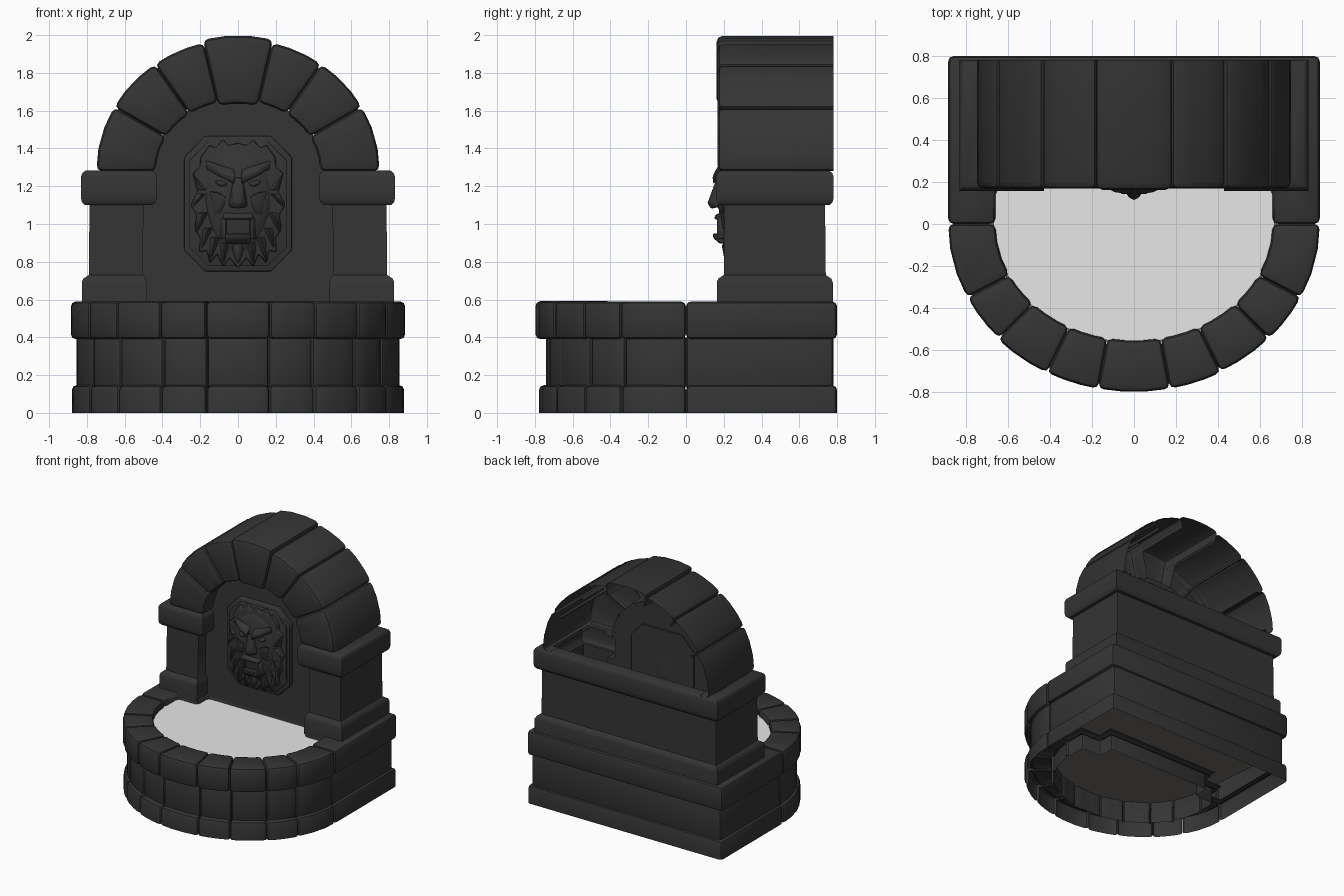
import bpy, bmesh, math, random
from mathutils import Vector

if "Cube" in bpy.data.objects:
    bpy.data.objects.remove(bpy.data.objects["Cube"])
random.seed(4)


def material(name, r, g, b):
    m = bpy.data.materials.new(name)
    m.diffuse_color = (r, g, b, 1)
    m.use_nodes = True
    m.node_tree.nodes["Principled BSDF"].inputs["Base Color"].default_value = m.diffuse_color
    return m


STONE = material("dark stone", 0.035, 0.035, 0.035)
WATER = material("pale water", 0.80, 0.80, 0.80)
FLOOR = material("brown grey floor", 0.16, 0.145, 0.13)


def finish(name, bm, mat=STONE, bevel=0.0, segs=2, edit=None):
    bmesh.ops.recalc_face_normals(bm, faces=bm.faces)
    bm.normal_update()
    if bevel:
        sharp = [e for e in bm.edges if len(e.link_faces) == 2
                 and e.calc_face_angle(0) > math.radians(35)]
        bmesh.ops.bevel(bm, geom=sharp, offset=bevel, offset_type='OFFSET',
                        segments=segs, profile=0.5, affect='EDGES', clamp_overlap=True)
        bm.normal_update()
    if edit:
        edit(bm)
    me = bpy.data.meshes.new(name)
    bm.to_mesh(me)
    bm.free()
    me.materials.append(mat)
    ob = bpy.data.objects.new(name, me)
    bpy.context.collection.objects.link(ob)
    return ob


def drop(bm, test):
    """Remove hidden faces that satisfy a rule on centre and normal."""
    bad = [f for f in bm.faces if test(f.calc_center_median(), f.normal)]
    bmesh.ops.delete(bm, geom=bad, context='FACES')


def prism(name, pts, axis, lo, hi, bevel=0.0, edit=None):
    """Extrude a 2D outline along z (plan) or y (elevation)."""
    bm = bmesh.new()

    def put(p, h):
        return (p[0], p[1], h) if axis == 'z' else (p[0], h, p[1])
    a = [bm.verts.new(put(p, lo)) for p in pts]
    b = [bm.verts.new(put(p, hi)) for p in pts]
    bm.faces.new(a)
    bm.faces.new(b)
    for i in range(len(pts)):
        j = (i + 1) % len(pts)
        bm.faces.new((a[i], a[j], b[j], b[i]))
    return finish(name, bm, STONE, bevel, 2, edit)


def sheet(name, pts, mat, axis, h):
    bm = bmesh.new()
    f = bm.faces.new([bm.verts.new((p[0], p[1], h) if axis == 'z' else (p[0], h, p[1])) for p in pts])
    f.normal_update()
    if (f.normal.z if axis == 'z' else -f.normal.y) < 0:
        f.normal_flip()
    me = bpy.data.meshes.new(name)
    bm.to_mesh(me)
    bm.free()
    me.materials.append(mat)
    bpy.context.collection.objects.link(bpy.data.objects.new(name, me))


def hull(name, pts, bevel=0.006):
    bm = bmesh.new()
    for p in pts:
        bm.verts.new(p)
    bmesh.ops.convex_hull(bm, input=bm.verts)
    bmesh.ops.dissolve_limit(bm, angle_limit=0.02, verts=bm.verts, edges=bm.edges)
    return finish(name, bm, STONE, bevel, 1)


def arc(rx, ry, a0, a1, n, cy=0.0):
    ts = [math.radians(a0 + (a1 - a0) * i / n) for i in range(n + 1)]
    return [(rx * math.sin(t), cy + ry * math.cos(t)) for t in ts]


def wedge(outer, inner, a0, a1, cy=0.0, n=3):
    return arc(*outer, a0, a1, n, cy) + arc(*inner, a1, a0, n, cy)


def on_joint(pts, axis, n=3):
    """Rule: face lies on one of the two joint planes of a wedge."""
    planes = []
    for p, q in ((pts[0], pts[-1]), (pts[n], pts[n + 1])):
        d = Vector((q[0] - p[0], q[1] - p[1])).normalized()
        planes.append((Vector(p), Vector((-d.y, d.x))))

    def test(c, nr):
        c2, n2 = (Vector((v.x, v.y if axis == 'z' else v.z)) for v in (c, nr))
        return any(abs(n2.dot(k)) > 0.99 and abs((c2 - p).dot(k)) < 0.003 for p, k in planes)
    return test


# Basin: three courses of curved blocks plus a stepped straight rear, hollow and open below
half = [11.1, 27.8, 46.7, 63.9, 90]
cuts = [-a for a in reversed(half)] + half
for course, z0, z1, rx, ry, back in (("base", -0.06, 0.147, 0.88, 0.783, 0.80),
                                     ("wall", 0.115, 0.42, 0.855, 0.742, 0.78),
                                     ("rim", 0.39, 0.59, 0.885, 0.795, 0.80)):
    def open_up(bm, joint):
        drop(bm, lambda c, n: joint(c, n) or n.z < -0.99 or (n.z > 0.99 and course == "wall"))
        if course == "base":
            bmesh.ops.bisect_plane(bm, geom=bm.verts[:] + bm.edges[:] + bm.faces[:],
                                   plane_co=(0, 0, 0), plane_no=(0, 0, -1), clear_outer=True)

    def open_rear(bm):
        top = [f for f in bm.faces if f.normal.z > 0.99]
        if course != "wall":   # keep only a ledge around the hollow
            bmesh.ops.inset_region(bm, faces=top, thickness=0.086 if course == "rim" else 0.02,
                                   use_even_offset=True)
            bmesh.ops.delete(bm, geom=top, context='FACES')
        open_up(bm, lambda c, n: n.y < -0.99 and c.y < 0.01)

    for i in range(9):
        j = random.uniform(-0.004, 0.006) if 0 < i < 8 else 0
        w = wedge((rx + j, -ry - j), (0.66, -0.555), cuts[i], cuts[i + 1])
        joint = on_joint(w, 'z')
        prism(f"basin_{course}_block", w, 'z', z0, z1 + (j * 0.4 if course == "rim" else 0), 0.027,
              lambda bm: open_up(bm, joint))
    side = [(rx, back), (rx, 0), (0.66, 0), (0.66, 0.165), (0.48, 0.165), (0.48, 0.3)]
    prism(f"basin_{course}_rear", side + [(-x, y) for x, y in reversed(side)], 'z', z0, z1, 0.027, open_rear)

# Water surface and basin floor
sheet("water", [(0.67, 0.3)] + arc(0.67, -0.565, 90, -90, 24) + [(-0.67, 0.3)], WATER, 'z', 0.54)
sheet("basin_floor", [(0.74, 0.7)] + arc(0.68, -0.575, 90, -90, 24) + [(-0.74, 0.7)], FLOOR, 'z', 0.18)


# Pillars, niche wall and back wall: one hollow moulded loft, open at top
def pillar_plan(o, inner):
    h = [(0.79 + o, 0.74 + o), (0.79 + o, 0.2 - o), (inner, 0.2 - o), (inner, 0.3)]
    return h + [(-x, y) for x, y in reversed(h)]


profile = [(0.037, 0.56, 0.485), (0.037, 0.69, 0.485), (0.03, 0.71, 0.49), (0.0, 0.73, 0.505),
           (-0.004, 1.1, 0.5), (0.02, 1.1, 0.455), (0.036, 1.115, 0.437), (0.042, 1.14, 0.428),
           (0.042, 1.25, 0.428), (0.034, 1.27, 0.436), (0.018, 1.282, 0.45), (-0.05, 1.282, 0.54)]
bm = bmesh.new()
rows = [[bm.verts.new((x, y, z)) for x, y in pillar_plan(o, inner)] for o, z, inner in profile]
for r, s in zip(rows, rows[1:]):
    for i in range(8):
        j = (i + 1) % 8
        bm.faces.new((r[i], r[j], s[j], s[i]))
finish("pillars_and_walls", bm)

# Niche head panel under the arch
sheet("niche_head", [(-0.46, 1.27)] + arc(0.46, 0.4, -90, 90, 20, 1.275) + [(0.46, 1.27)], STONE, 'y', 0.299)

# Arch stones: front ring with the niche soffit, and an outer vault running to the open back
ha = [14, 36, 61, 90]
acuts = [-a for a in reversed(ha)] + ha
for i in range(7):
    k = 0.018 if i == 3 else 0
    o = (0.75 + k, 0.70 + k)
    front = 0.168 - k * 0.3
    for part, inner, depth in (("arch_stone", (0.435, 0.375 - k), 0.33), ("arch_vault", (0.66, 0.61), 0.81)):
        w = wedge(o, inner, acuts[i], acuts[i + 1], 1.28)
        joint = on_joint(w, 'y')

        def radial(c, n):
            return Vector((c.x, c.z - 1.28)).dot(Vector((n.x, n.z)))

        def open_stone(bm):
            if part == "arch_stone":
                drop(bm, lambda c, n: (joint(c, n) and i != 3) or n.y > 0.3
                     or (radial(c, n) > 0.3 and abs(n.y) < 0.1))
            else:
                drop(bm, lambda c, n: (joint(c, n) and i != 3) or abs(n.y) > 0.95 or n.y > 0.3
                     or radial(c, n) < -0.3)
        prism(part, w, 'y', front, depth, 0.03, open_stone)


# Octagonal plaque with a raised centre
def octagon(w, h, c):
    q = [(w, h - c), (w, c - h), (w - c, -h), (c - w, -h), (-w, c - h), (-w, h - c), (c - w, h), (w - c, h)]
    return [(x, z + 1.107) for x, z in q]


def no_back(bm):
    drop(bm, lambda c, n: n.y > 0.9)


prism("plaque", octagon(0.285, 0.358, 0.11), 'y', 0.262, 0.31, 0.01, no_back)
prism("plaque_field", octagon(0.258, 0.33, 0.10), 'y', 0.25, 0.30, 0.005, no_back)

# Mane and beard: a jagged plate behind the mask
m = [(0.0, 1.43), (0.05, 1.415), (0.08, 1.45), (0.12, 1.40), (0.15, 1.42), (0.2, 1.35), (0.2, 1.3),
     (0.24, 1.27), (0.215, 1.17), (0.25, 1.1), (0.22, 1.05), (0.23, 0.97), (0.2, 0.93), (0.205, 0.85),
     (0.165, 0.86), (0.15, 0.79), (0.11, 0.84), (0.08, 0.775), (0.045, 0.82), (0.0, 0.765)]
prism("mane", m + [(-x, z) for x, z in reversed(m[1:-1])], 'y', 0.215, 0.27, 0.01, no_back)

# Mask head
bm = bmesh.new()
bmesh.ops.create_uvsphere(bm, u_segments=20, v_segments=12, radius=1)
for v in bm.verts:
    taper = 1 + 0.12 * v.co.z
    v.co = Vector((v.co.x * 0.185 * taper, 0.24 + v.co.y * 0.066, 1.12 + v.co.z * 0.29))
finish("mask_head", bm)

# Nose, lips and beard tip
hull("nose", [(-0.025, 0.165, 1.25), (0.025, 0.165, 1.25), (-0.025, 0.125, 1.12), (0.025, 0.125, 1.12),
              (0, 0.112, 1.105), (-0.055, 0.175, 1.09), (0.055, 0.175, 1.09), (0, 0.13, 1.08), (0, 0.22, 1.2)])
hull("upper_lip", [(x, y, z) for x in (-0.08, 0.08) for y, z in
                   ((0.155, 1.05), (0.15, 1.025), (0.22, 1.07), (0.22, 1.02))])
hull("lower_lip_spout", [(x, y, z) for x in (-0.065, 0.065) for y, z in
                         ((0.142, 0.95), (0.145, 0.925), (0.18, 0.895), (0.23, 0.90), (0.22, 0.95))])
hull("beard_tip", [(-0.05, 0.22, 0.9), (0.05, 0.22, 0.9), (0, 0.185, 0.89), (0, 0.205, 0.785), (0, 0.24, 0.79)])

for s in (-1, 1):
    # Angry brow, eye, cheek and mouth corner
    hull("brow", [(s * x, y, z) for x, y, z in
                  ((0.015, 0.14, 1.25), (0.02, 0.145, 1.21), (0.02, 0.19, 1.29), (0.09, 0.15, 1.275),
                   (0.09, 0.16, 1.25), (0.175, 0.19, 1.34), (0.17, 0.19, 1.29), (0.12, 0.22, 1.3))])
    hull("eye", [(s * x, y, z) for x, y, z in
                 ((0.045, 0.18, 1.21), (0.09, 0.165, 1.22), (0.09, 0.168, 1.2), (0.13, 0.185, 1.225),
                  (0.09, 0.21, 1.19), (0.09, 0.21, 1.24))])
    hull("cheek", [(s * x, y, z) for x, y, z in
                   ((0.06, 0.17, 1.15), (0.11, 0.168, 1.17), (0.155, 0.19, 1.18), (0.10, 0.168, 1.08),
                    (0.13, 0.2, 1.04), (0.08, 0.21, 1.03))])
    hull("mouth_side", [(s * x, y, z) for z in (0.92, 1.04) for x, y in
                        ((0.06, 0.165), (0.08, 0.165), (0.1, 0.22), (0.06, 0.22))])
    # Hair and beard locks
    for x0, z0, x1, z1 in ((0.19, 1.18, 0.235, 1.26), (0.195, 1.16, 0.24, 1.09), (0.185, 1.06, 0.22, 0.95),
                           (0.16, 0.98, 0.19, 0.87), (0.12, 0.93, 0.15, 0.80), (0.07, 0.90, 0.08, 0.785)):
        hull("lock", [(s * (x0 - 0.03), 0.22, z0), (s * (x0 + 0.03), 0.22, z0), (s * x0, 0.192, z0),
                      (s * x1, 0.205, z1), (s * x1, 0.22, z1)], 0.004)

# Smooth shading that keeps hard edges
for ob in bpy.context.collection.objects:
    ob.select_set(True)
    bpy.context.view_layer.objects.active = ob
bpy.ops.object.shade_smooth_by_angle(angle=math.radians(40))
